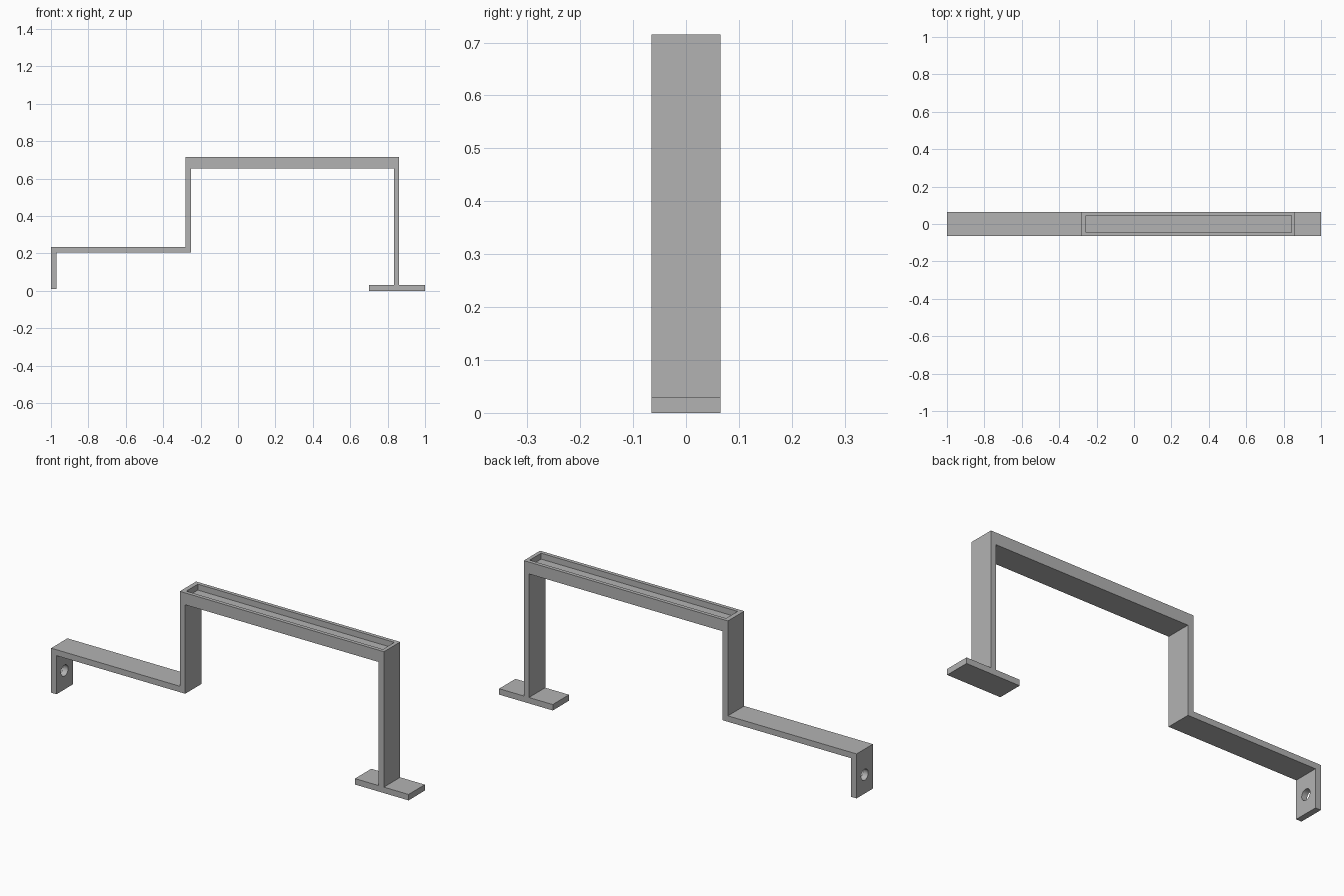
import bpy
import bmesh
from mathutils import Matrix, Vector

cube = bpy.data.objects.get("Cube")
if cube:
    bpy.data.objects.remove(cube, do_unlink=True)

HALF_WIDTH = 0.065

grey = bpy.data.materials.new("plain_grey")
grey.use_nodes = True
grey.diffuse_color = (0.45, 0.45, 0.45, 1)
grey.node_tree.nodes["Principled BSDF"].inputs["Base Color"].default_value = grey.diffuse_color


def make_object(name, bm):
    bmesh.ops.recalc_face_normals(bm, faces=bm.faces)
    mesh = bpy.data.meshes.new(name)
    bm.to_mesh(mesh)
    bm.free()
    mesh.materials.append(grey)
    obj = bpy.data.objects.new(name, mesh)
    bpy.context.collection.objects.link(obj)
    return obj


def cut(target, cutter):
    cutter.hide_render = True
    cutter.hide_viewport = True
    mod = target.modifiers.new(cutter.name, "BOOLEAN")
    mod.operation = "DIFFERENCE"
    mod.solver = "EXACT"
    mod.object = cutter
    # Apply the cut, then drop the helper
    graph = bpy.context.evaluated_depsgraph_get()
    result = bpy.data.meshes.new_from_object(target.evaluated_get(graph))
    target.modifiers.clear()
    target.data = result
    bpy.data.objects.remove(cutter, do_unlink=True)


# Stepped bracket: side profile extruded across the width, foot included
profile = [
    (-1, 0.01), (-0.97, 0.01), (-0.97, 0.205), (-0.25, 0.205),
    (-0.25, 0.655), (0.833, 0.655), (0.833, 0.03), (0.7, 0.03),
    (0.7, 0), (1, 0), (1, 0.03), (0.862, 0.03),
    (0.862, 0.715), (-0.28, 0.715), (-0.28, 0.235), (-1, 0.235),
]
bm = bmesh.new()
face = bm.faces.new([bm.verts.new((x, -HALF_WIDTH, z)) for x, z in profile])
extruded = bmesh.ops.extrude_face_region(bm, geom=[face])["geom"]
bmesh.ops.translate(bm, vec=Vector((0, 2 * HALF_WIDTH, 0)),
                    verts=[v for v in extruded if isinstance(v, bmesh.types.BMVert)])
bracket = make_object("stepped_bracket", bm)

# Shallow tray sunk into the raised top bar
bm = bmesh.new()
bmesh.ops.create_cube(bm, size=1, matrix=Matrix.Translation((0.293, 0, 0.735))
                      @ Matrix.Diagonal((1.1, 0.092, 0.1, 1)))
cut(bracket, make_object("tray_cutter", bm))

# Round screw hole through the end tab
bm = bmesh.new()
bmesh.ops.create_cone(bm, cap_ends=True, segments=32, radius1=0.028, radius2=0.028,
                      depth=0.1, matrix=Matrix.Translation((-0.985, 0, 0.105))
                      @ Matrix.Rotation(1.570796, 4, "Y"))
cut(bracket, make_object("hole_cutter", bm))

# Smooth the hole wall only, keeping every edge sharp
bpy.ops.object.select_all(action="DESELECT")
bracket.select_set(True)
bpy.context.view_layer.objects.active = bracket
bpy.ops.object.shade_smooth_by_angle(angle=0.5)
